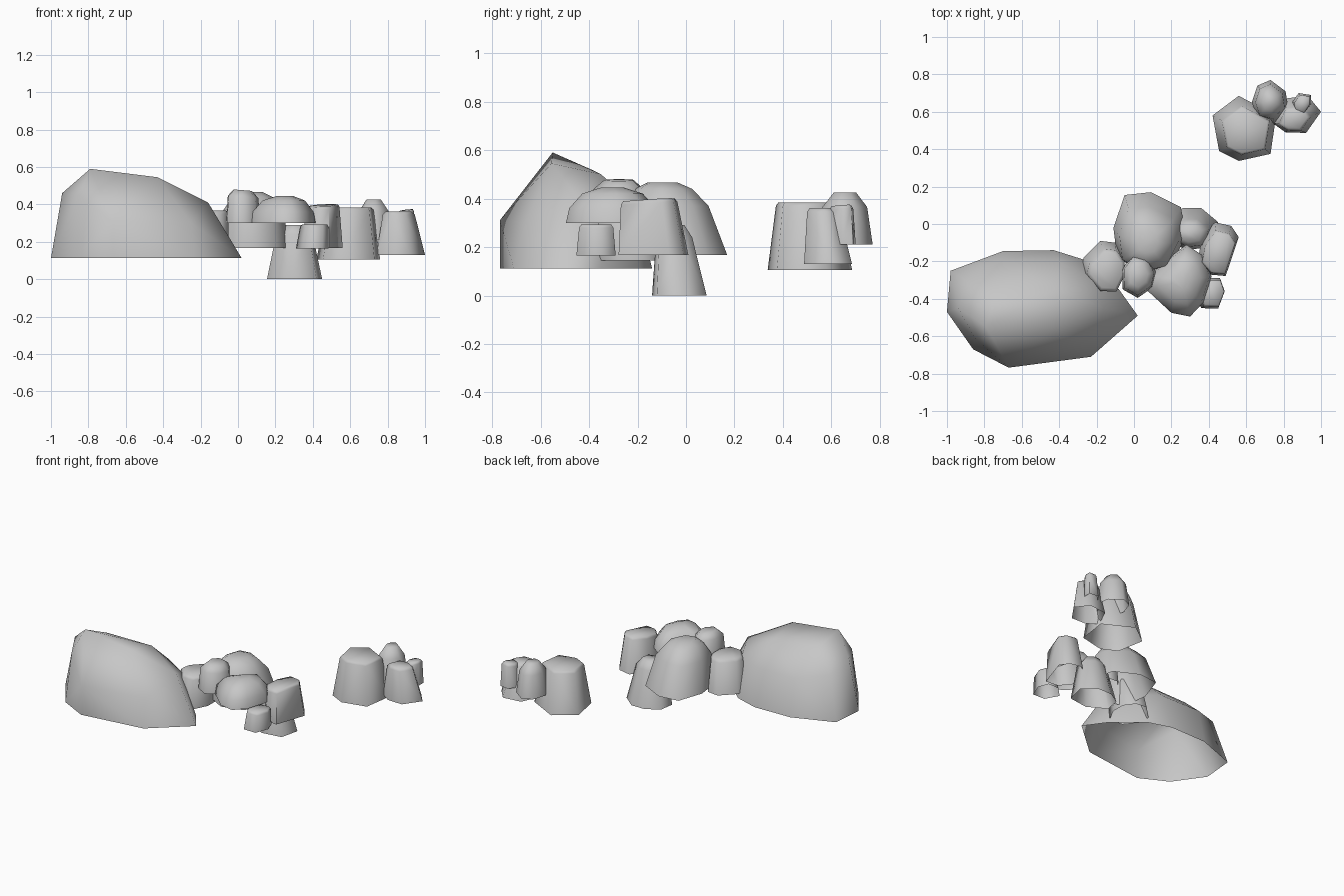
import bpy, bmesh, math
from mathutils import Vector

cube = bpy.data.objects.get("Cube")
if cube:
    bpy.data.objects.remove(cube, do_unlink=True)

# One plain stone colour
stone = bpy.data.materials.new("grey stone")
stone.use_nodes = True
colour = (0.57, 0.57, 0.57, 1)
stone.diffuse_color = colour
stone.node_tree.nodes["Principled BSDF"].inputs["Base Color"].default_value = colour


def hull_shell(name, points, base_z):
    """Convex stone around the points, left open underneath."""
    bm = bmesh.new()
    for point in points:
        bm.verts.new(point)
    bmesh.ops.convex_hull(bm, input=bm.verts)
    loose = [v for v in bm.verts if not v.link_faces]
    bmesh.ops.delete(bm, geom=loose, context="VERTS")
    floor = [f for f in bm.faces if all(abs(v.co.z - base_z) < 1e-4 for v in f.verts)]
    bmesh.ops.delete(bm, geom=floor, context="FACES")
    bmesh.ops.recalc_face_normals(bm, faces=bm.faces)
    # Make sure the shell faces outward
    middle = sum((v.co for v in bm.verts), Vector()) / len(bm.verts)
    if sum(f.normal.dot(f.calc_center_median() - middle) for f in bm.faces) < 0:
        bmesh.ops.reverse_faces(bm, faces=bm.faces)
    mesh = bpy.data.meshes.new(name)
    bm.to_mesh(mesh)
    bm.free()
    mesh.materials.append(stone)
    rock = bpy.data.objects.new(name, mesh)
    bpy.context.collection.objects.link(rock)
    bpy.ops.object.select_all(action="DESELECT")
    rock.select_set(True)
    bpy.context.view_layer.objects.active = rock
    bpy.ops.object.shade_smooth_by_angle(angle=math.radians(75))


def stacked_rock(name, base_z, outline, levels, lean=(0, 0), tilt=(0, 0)):
    """Rock from a ground outline, repeated smaller at each (height, scale) level."""
    centre = sum((Vector(p) for p in outline), Vector((0, 0))) / len(outline)
    top_z = levels[-1][0]
    points = [(x, y, base_z) for x, y in outline]
    for z, scale in levels:
        rise = (z - base_z) / (top_z - base_z)
        shift = Vector(lean) * rise
        for p in outline:
            offset = (Vector(p) - centre) * scale
            x, y = centre + offset + shift
            points.append((x, y, z + offset.dot(Vector(tilt))))
    hull_shell(name, points, base_z)


# Great boulder: ground outline, shoulder and sloping crown
ground = [(-.98, -.25), (-.7, -.145), (-.43, -.14), (-.27, -.19), (-.08, -.35),
          (.02, -.49), (-.23, -.71), (-.67, -.768), (-.86, -.67), (-1, -.47)]
shoulder = [(-.67, -.768, .31), (-.85, -.61, .45), (-.94, -.45, .46), (-.9, -.3, .4),
            (-.7, -.2, .36), (-.4, -.2, .36), (-.22, -.3, .35), (-.25, -.66, .3)]
crown = [(-.79, -.55, .59), (-.74, -.38, .515), (-.43, -.555, .545),
         (-.42, -.35, .5), (-.16, -.45, .41)]
hull_shell("great_boulder", [(x, y, .112) for x, y in ground] + shoulder + crown, .112)

# Middle cluster
stacked_rock("middle_rock", .167,
             [(-.05, .155), (.09, .17), (.25, .09), (.28, -.06), (.2, -.22),
              (.05, -.26), (-.09, -.18), (-.11, -.02)],
             [(.37, .81), (.44, .55), (.467, .28)], lean=(-.005, -.055))
stacked_rock("front_dome_rock", .3,
             [(.065, -.35), (.2, -.475), (.3, -.495), (.37, -.42), (.415, -.28),
              (.37, -.17), (.28, -.11), (.2, -.17), (.09, -.27)],
             [(.36, .93), (.42, .65), (.445, .25)])
stacked_rock("right_block_rock", .167,
             [(.43, .01), (.52, -.01), (.56, -.07), (.49, -.278), (.4, -.27),
              (.34, -.2), (.36, -.09)],
             [(.38, .81), (.394, .74)], lean=(.005, -.02), tilt=(.04, .06))
stacked_rock("low_rock", 0,
             [(.26, .085), (.36, .085), (.45, .01), (.42, -.12), (.28, -.14),
              (.155, -.07), (.17, .03)],
             [(.24, .66), (.29, .4)], lean=(0, -.03))
stacked_rock("front_pebble", .165,
             [(.31, -.36), (.38, -.29), (.46, -.29), (.485, -.36), (.45, -.452), (.36, -.45)],
             [(.28, .87), (.293, .76)], lean=(.01, 0))
stacked_rock("left_rock", .145,
             [(-.18, -.09), (-.1, -.1), (-.05, -.17), (-.05, -.26), (-.1, -.36),
              (-.2, -.355), (-.285, -.25), (-.27, -.18)],
             [(.35, .85), (.368, .7)], lean=(.015, -.025))
stacked_rock("centre_pebble", .3,
             [(-.065, -.24), (-.01, -.165), (.07, -.17), (.12, -.26), (.1, -.34),
              (.02, -.395), (-.06, -.35)],
             [(.44, .88), (.476, .52)], tilt=(-.08, 0))

# Far cluster
stacked_rock("far_block_rock", .106,
             [(.42, .58), (.56, .685), (.76, .58), (.73, .375), (.56, .337), (.455, .39)],
             [(.37, .75), (.384, .68)], lean=(.01, -.005))
stacked_rock("far_dome_rock", .21,
             [(.66, .74), (.73, .77), (.81, .71), (.825, .62), (.75, .54), (.66, .56), (.63, .65)],
             [(.365, .8), (.425, .4)])
stacked_rock("far_right_rock", .13,
             [(.74, .54), (.81, .49), (.92, .487), (1, .6), (.93, .685), (.8, .67)],
             [(.345, .66), (.362, .52)], lean=(-.01, -.02))
stacked_rock("far_pebble", .21,
             [(.845, .65), (.88, .7), (.945, .69), (.945, .64), (.905, .58), (.85, .6)],
             [(.355, .83), (.37, .68)], lean=(.005, 0), tilt=(.1, .05))
